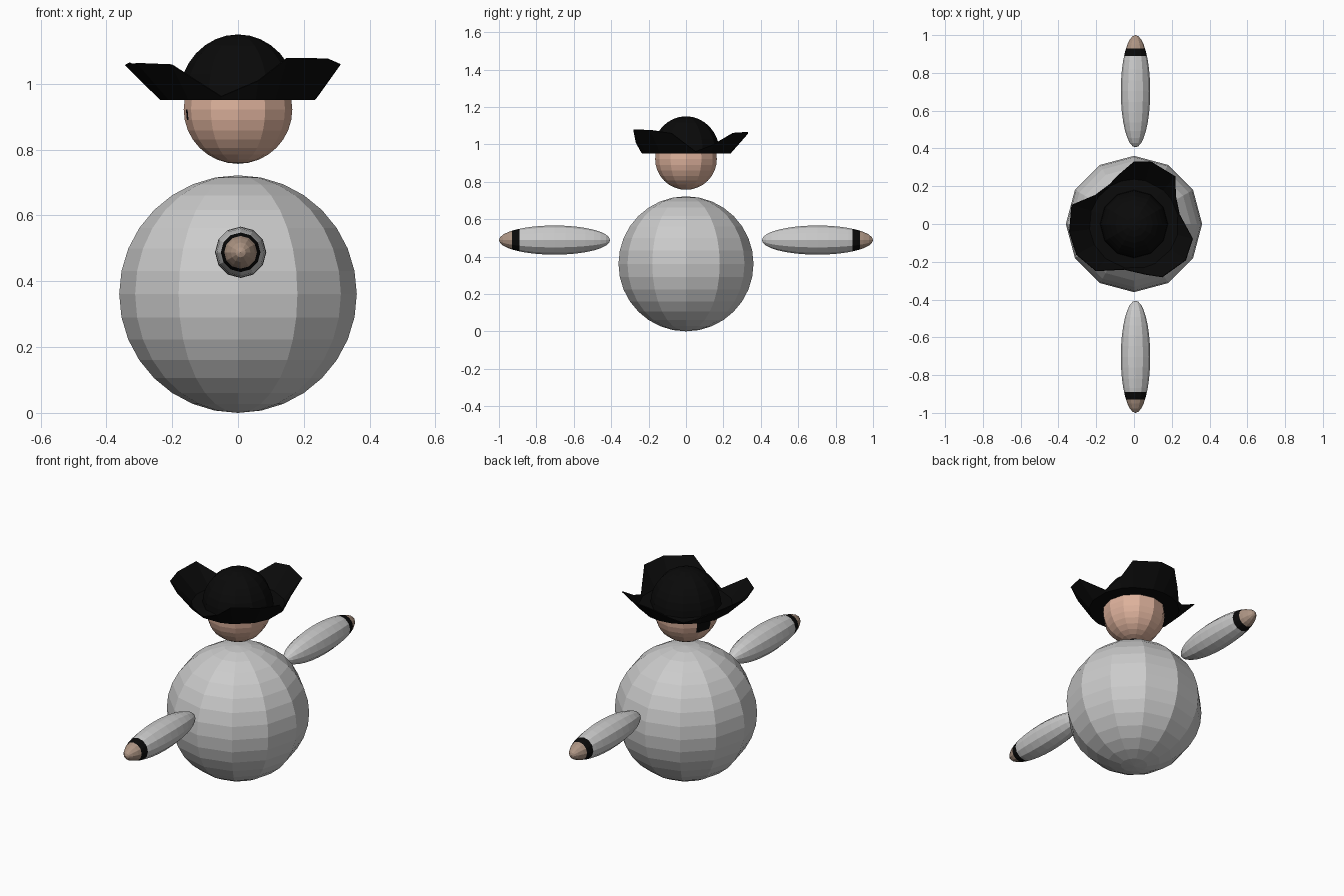
import bpy, bmesh, math
from mathutils import Matrix, Vector

if "Cube" in bpy.data.objects:
    bpy.data.objects.remove(bpy.data.objects["Cube"])


def mat(name, rgb):
    m = bpy.data.materials.new(name)
    m.diffuse_color = (*rgb, 1)
    m.use_nodes = True
    m.node_tree.nodes["Principled BSDF"].inputs["Base Color"].default_value = m.diffuse_color
    return m


GREY = mat("pale_grey", (0.60, 0.60, 0.60))
SKIN = mat("skin", (0.72, 0.44, 0.33))
HAND = mat("hand_tan", (0.42, 0.30, 0.23))
BLACK = mat("black", (0.003, 0.003, 0.003))


def finish(name, bm, mats):
    me = bpy.data.meshes.new(name)
    bm.to_mesh(me)
    bm.free()
    for m in mats:
        me.materials.append(m)
    ob = bpy.data.objects.new(name, me)
    bpy.context.collection.objects.link(ob)
    return ob


def ball(matrix):
    bm = bmesh.new()
    bmesh.ops.create_uvsphere(bm, u_segments=12, v_segments=16, radius=1, matrix=matrix)
    return bm


def cut(bm, co, no):
    bmesh.ops.bisect_plane(bm, geom=bm.verts[:] + bm.edges[:] + bm.faces[:],
                           dist=1e-5, plane_co=co, plane_no=no)


# Body
finish("body", ball(Matrix.Translation((0, 0, 0.361)) @ Matrix.Scale(0.361, 4)), [GREY])

# Head, facing -x, with an eye patch, a small eye and a dark cap underneath
HZ, HR = 0.922, 0.165
bm = ball(Matrix.Translation((0, 0, HZ)) @ Matrix.Scale(HR, 4))
for az in (145, 176, 189, 196):
    a = math.radians(az)
    cut(bm, (0, 0, HZ), (-math.sin(a), math.cos(a), 0))
for f in bm.faces:
    c = f.calc_center_median()
    az = math.degrees(math.atan2(c.y, c.x)) % 360
    h = (c.z - HZ) / HR
    patch = 145 < az < 176 and -0.38 < h < 0.19
    eye = 189 < az < 196 and -0.19 < h < 0
    if patch or eye or h < -0.975:
        f.material_index = 1
finish("head", bm, [SKIN, BLACK])

# Arms: sleeve, black cuff and hand, cut along y
for side, label in ((1, "back"), (-1, "front")):
    bm = ball(Matrix.Translation((0.008, side * 0.703, 0.488))
              @ Matrix.Diagonal((0.078, 0.297, 0.078, 1))
              @ Matrix.Rotation(math.pi / 2, 4, 'X'))
    for y in (0.89, 0.93):
        cut(bm, (0, side * y, 0), (0, 1, 0))
    for f in bm.faces:
        y = abs(f.calc_center_median().y)
        f.material_index = 2 if y > 0.93 else 1 if y > 0.89 else 0
    finish(label + "_arm", bm, [GREY, BLACK, HAND])

# Hat crown: upper half of a ball
bm = ball(Matrix.Translation((0, 0, 0.955)) @ Matrix.Diagonal((0.18, 0.18, 0.195, 1)))
bmesh.ops.delete(bm, geom=[v for v in bm.verts if v.co.z < 0.95], context='VERTS')
finish("hat_crown", bm, [BLACK])

# Hat brim: flat ring with three turned-up flaps (angle, radius, height of the rim)
RIM = [(90, .33, 1.058), (75, .342, 1.065), (49, .333, 1.06), (34, .266, 1.0),
       (12, .246, .962), (-14, .32, 1.06), (-35, .334, 1.076), (-62, .318, 1.078),
       (-77, .274, 1.01), (-102, .246, .962), (-129, .32, 1.058), (-152, .345, 1.062),
       (-173, .345, 1.058), (-197, .345, 1.064), (-217, .255, .99), (-238, .246, .962),
       (-254, .275, 1.0)]
bm = bmesh.new()
rings = []
for az, r, z in RIM:
    d = Vector((math.cos(math.radians(az)), math.sin(math.radians(az)), 0))
    rings.append([bm.verts.new(d * rr + Vector((0, 0, zz)))
                  for rr, zz in ((0.155, 0.957), (0.238, 0.953), (r, z))])
for i, a in enumerate(rings):
    b = rings[(i + 1) % len(rings)]
    for k in range(2):
        bm.faces.new((a[k], a[k + 1], b[k + 1], b[k]))
bmesh.ops.recalc_face_normals(bm, faces=bm.faces[:])
brim = finish("hat_brim", bm, [BLACK])
sol = brim.modifiers.new("thickness", 'SOLIDIFY')
sol.thickness = 0.004
sol.offset = 0
